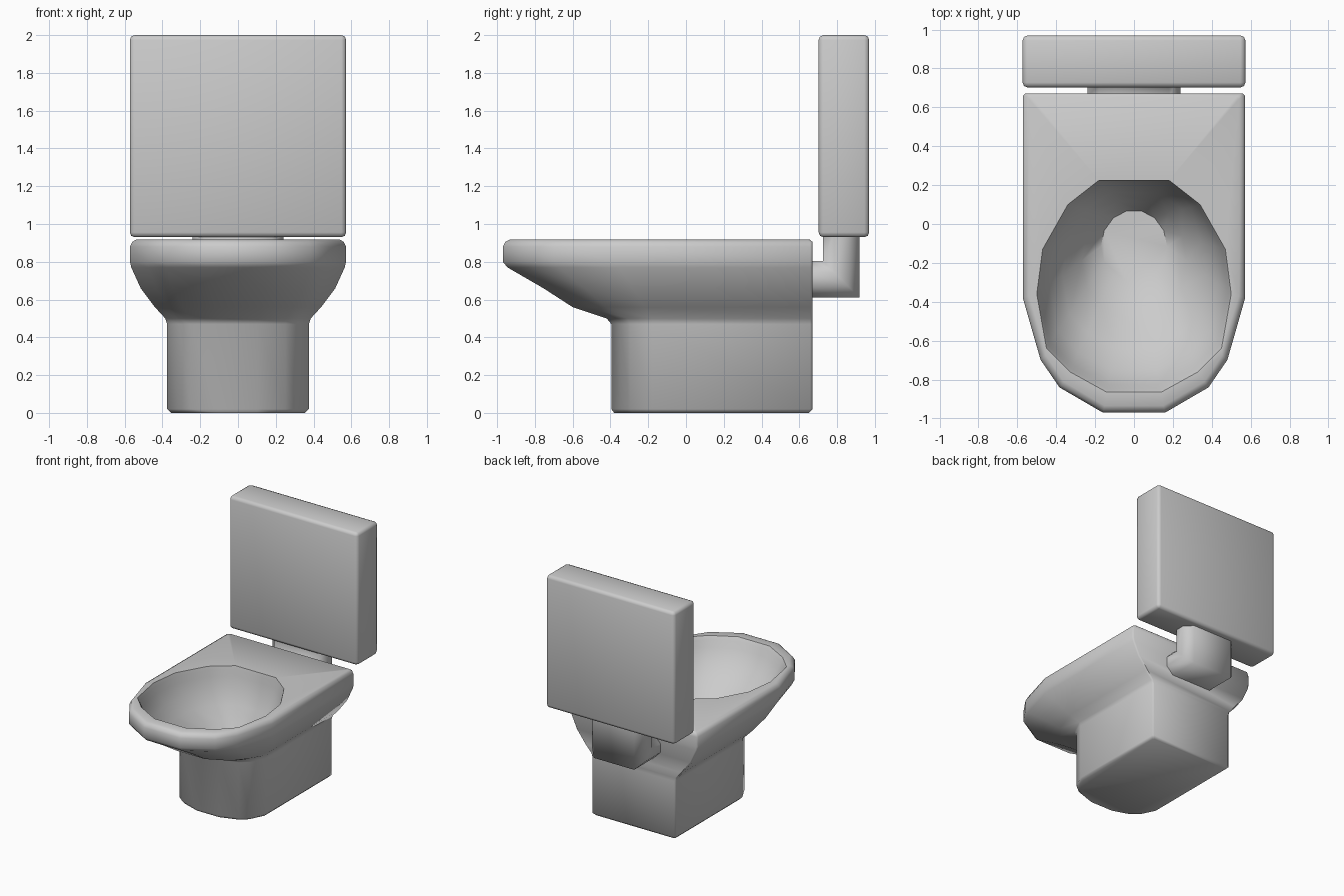
import bpy, bmesh, math

old = bpy.data.objects.get("Cube")
if old:
    bpy.data.objects.remove(old, do_unlink=True)

mat = bpy.data.materials.new("grey ceramic")
mat.use_nodes = True
GREY = (0.6, 0.6, 0.6, 1)
mat.diffuse_color = GREY
mat.node_tree.nodes["Principled BSDF"].inputs["Base Color"].default_value = GREY


def finish(bm, name, angle):
    bmesh.ops.recalc_face_normals(bm, faces=bm.faces)
    mesh = bpy.data.meshes.new(name)
    bm.to_mesh(mesh)
    bm.free()
    mesh.materials.append(mat)
    ob = bpy.data.objects.new(name, mesh)
    bpy.context.collection.objects.link(ob)
    bpy.ops.object.select_all(action='DESELECT')
    ob.select_set(True)
    bpy.context.view_layer.objects.active = ob
    bpy.ops.object.shade_smooth_by_angle(angle=math.radians(angle))
    return ob


def ring(bm, points):
    return [bm.verts.new(p) for p in points]


def loft(bm, rings):
    for a, b in zip(rings, rings[1:]):
        for i in range(len(a)):
            j = (i + 1) % len(a)
            bm.faces.new((a[i], a[j], b[j], b[i]))


def mirrored(half):
    """Close a right-hand half outline across x = 0."""
    return half + [(-x, y) for x, y in reversed(half)]


# Pedestal and bowl body: D-shaped sections (height, half width, curve start, front, back)
SECTIONS = [
    (0.00, 0.355, -0.17, -0.38, 0.65),
    (0.02, 0.375, -0.18, -0.395, 0.67),
    (0.47, 0.375, -0.18, -0.395, 0.67),
    (0.50, 0.385, -0.18, -0.42, 0.67),
    (0.56, 0.44, -0.22, -0.60, 0.67),
    (0.66, 0.515, -0.28, -0.755, 0.67),
    (0.77, 0.565, -0.36, -0.945, 0.67),
    (0.80, 0.572, -0.38, -0.97, 0.67),
    (0.88, 0.572, -0.38, -0.97, 0.67),
    (0.905, 0.56, -0.375, -0.957, 0.67),
    (0.917, 0.54, -0.37, -0.935, 0.655),
]
CURVE = [(1, 0), (0.84, 0.54), (0.67, 0.78), (0.28, 1)]


def section(z, w, start, front, back):
    half = [(w - 0.012, back), (w, back - 0.012)]
    half += [(w * u, start + (front - start) * v) for u, v in CURVE]
    return [(x, y, z) for x, y in mirrored(half)]


bm = bmesh.new()
outer = [ring(bm, section(*s)) for s in SECTIONS]
loft(bm, outer)
bm.faces.new(outer[0])

# Bowl hollow: rim opening blended down to an oval floor
rim = mirrored([(0.18, 0.225), (0.34, 0.10), (0.47, -0.13), (0.50, -0.36),
                (0.45, -0.64), (0.33, -0.76), (0.14, -0.865)])
angles = [math.pi / 7 * (i + 0.5) for i in range(14)]
floor = [(0.17 * math.sin(a), -0.115 + 0.187 * math.cos(a)) for a in angles]
inner = []
for t, z in [(0, 0.917), (0.03, 0.89), (0.07, 0.84), (0.2, 0.735),
             (0.4, 0.64), (0.7, 0.53), (1, 0.42)]:
    inner.append(ring(bm, [(a + (c - a) * t, b + (d - b) * t, z)
                           for (a, b), (c, d) in zip(rim, floor)]))
loft(bm, inner)
bm.faces.new(inner[-1])

# Flat deck between outer edge and opening
border = []
for r in (outer[-1], inner[0]):
    border += [bm.edges.get((r[i], r[i - 1])) for i in range(len(r))]
bmesh.ops.triangle_fill(bm, use_beauty=True, use_dissolve=False, edges=border)
finish(bm, "bowl_and_pedestal", 50)

# Elbow pipe: chamfered section swept up through a mitred corner
W, H, C = 0.24, 0.097, 0.06
profile = [(W, H - C), (W, C - H), (W - C, -H), (C - W, -H),
           (-W, C - H), (-W, H - C), (C - W, H), (W - C, H)]
bm = bmesh.new()
ends = [ring(bm, [(x, 0.65, 0.707 + v) for x, v in profile]),
        ring(bm, [(x, 0.822 - v, 0.707 + v) for x, v in profile]),
        ring(bm, [(x, 0.822 - v, 0.95) for x, v in profile])]
loft(bm, ends)
bm.faces.new(ends[0])
bm.faces.new(ends[-1])
finish(bm, "elbow_pipe", 60)

# Cistern tank: rounded box
bm = bmesh.new()
bmesh.ops.create_cube(bm, size=1)
bmesh.ops.scale(bm, vec=(1.146, 0.268, 1.07), verts=bm.verts)
bmesh.ops.translate(bm, vec=(0, 0.836, 1.465), verts=bm.verts)
bmesh.ops.bevel(bm, geom=bm.edges[:], offset=0.026, segments=2,
                profile=0.5, affect='EDGES')
finish(bm, "cistern_tank", 50)
